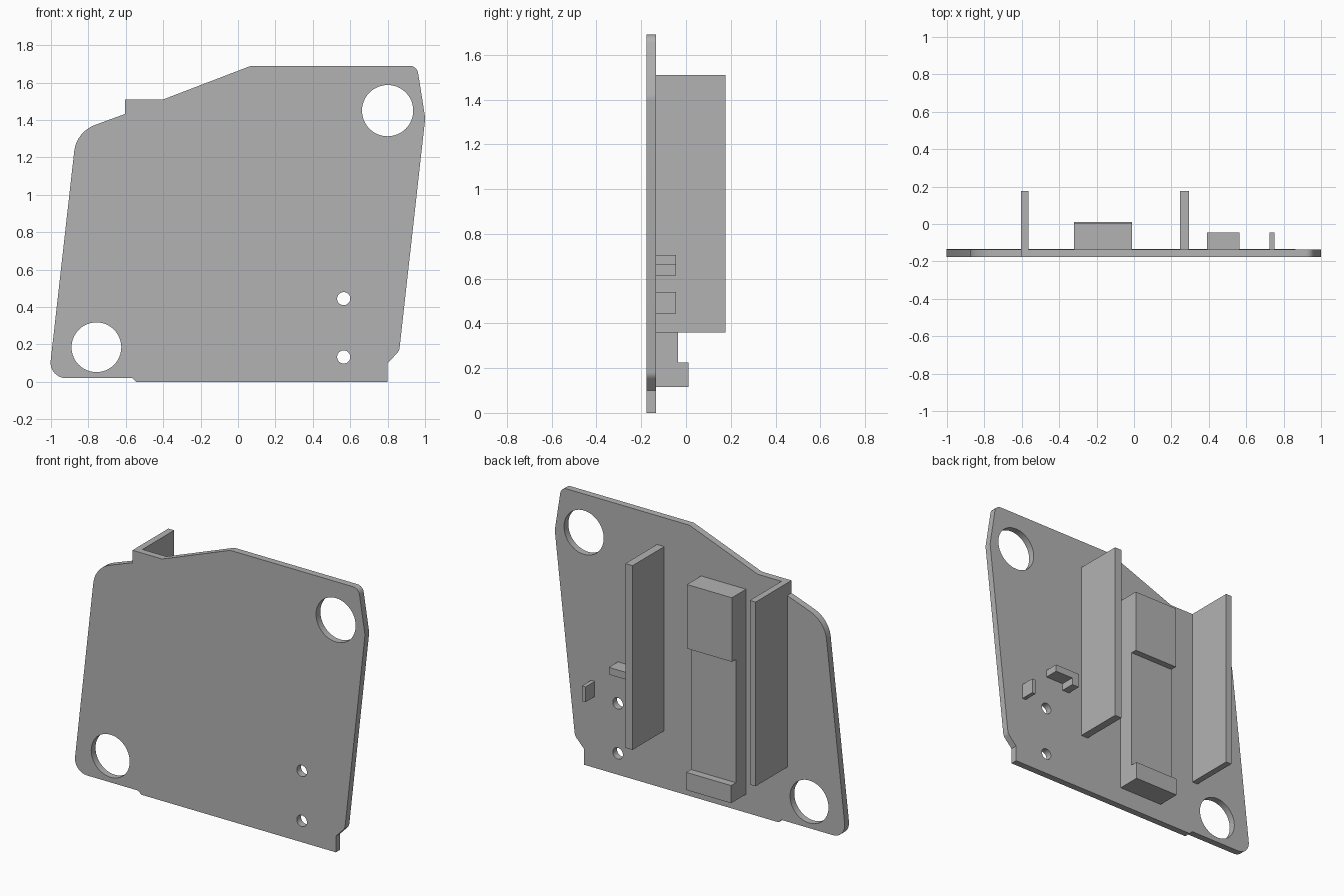
import bpy, bmesh, math
from mathutils import Vector

if "Cube" in bpy.data.objects:
    bpy.data.objects.remove(bpy.data.objects["Cube"], do_unlink=True)

FRONT, BACK = -0.177, -0.135

grey = bpy.data.materials.new("plain grey")
grey.use_nodes = True
grey.diffuse_color = (0.45, 0.45, 0.45, 1)
grey.node_tree.nodes["Principled BSDF"].inputs["Base Color"].default_value = grey.diffuse_color


def rounded(corners, steps=8):
    """Turn (x, z, radius) corners into an outline with arcs."""
    out = []
    for i, (x, z, r) in enumerate(corners):
        p = Vector((x, z))
        if r == 0:
            out.append(p)
            continue
        a = (Vector(corners[i - 1][:2]) - p).normalized()
        b = (Vector(corners[(i + 1) % len(corners)][:2]) - p).normalized()
        half = a.angle(b) / 2
        centre = p + (a + b).normalized() * r / math.sin(half)
        start = p + a * r / math.tan(half) - centre
        end = p + b * r / math.tan(half) - centre
        for k in range(steps + 1):
            t = k / steps
            sweep = math.pi - 2 * half
            arc = (start * math.sin((1 - t) * sweep) + end * math.sin(t * sweep)) / math.sin(sweep)
            out.append(centre + arc)
    return out


def circle(x, z, r, n=48):
    return [Vector((x + r * math.cos(k * math.tau / n), z + r * math.sin(k * math.tau / n)))
            for k in range(n)]


def slab(name, loops, y0, y1):
    """Extrude filled x-z outlines, with inner loops as holes, from y0 to y1."""
    curve = bpy.data.curves.new(name, "CURVE")
    curve.dimensions = "2D"
    curve.fill_mode = "BOTH"
    curve.extrude = (y1 - y0) / 2
    for loop in loops:
        s = curve.splines.new("POLY")
        s.points.add(len(loop) - 1)
        for point, co in zip(s.points, loop):
            point.co = (co[0], co[1], 0, 1)
        s.use_cyclic_u = True
    obj = bpy.data.objects.new(name, curve)
    bpy.context.collection.objects.link(obj)
    obj.rotation_euler.x = math.pi / 2
    obj.location.y = (y0 + y1) / 2
    bpy.ops.object.select_all(action="DESELECT")
    obj.select_set(True)
    bpy.context.view_layer.objects.active = obj
    bpy.ops.object.convert(target="MESH")
    obj = bpy.context.object
    bm = bmesh.new()
    bm.from_mesh(obj.data)
    bmesh.ops.remove_doubles(bm, verts=bm.verts, dist=1e-5)
    bmesh.ops.recalc_face_normals(bm, faces=bm.faces)
    bm.to_mesh(obj.data)
    bm.free()
    obj.data.materials.clear()
    obj.data.materials.append(grey)
    bpy.ops.object.shade_smooth_by_angle(angle=math.radians(30))
    return obj


def box(name, x0, x1, y1, z0, z1):
    """Block standing on the back of the plate."""
    return slab(name, [[(x0, z0), (x1, z0), (x1, z1), (x0, z1)]], BACK, y1)


# Plate with two large and two small holes
outline = rounded([
    (-0.545, 0, 0), (0.8, 0, 0), (0.8, 0.1, 0), (0.862, 0.165, 0.05),
    (1.001, 1.41, 0.1), (0.957, 1.69, 0.045), (0.07, 1.69, 0),
    (-0.4, 1.51, 0), (-0.605, 1.51, 0), (-0.605, 1.432, 0),
    (-0.864, 1.337, 0.17), (-1.012, 0.02, 0.082), (-0.565, 0.02, 0)])
slab("plate", [outline, circle(0.8, 1.45, 0.137), circle(-0.757, 0.185, 0.133),
               circle(0.565, 0.445, 0.035), circle(0.565, 0.133, 0.035)], FRONT, BACK)

# Tall fins
box("right_fin", -0.605, -0.565, 0.177, 0.36, 1.51)
box("left_fin", 0.245, 0.295, 0.177, 0.36, 1.51)

# Central column: thick foot and head with a recessed middle
box("column_foot", -0.32, -0.01, 0.012, 0.115, 0.225)
box("column_middle", -0.32, -0.01, -0.035, 0.225, 0.995)
box("column_head", -0.32, -0.01, 0.005, 0.995, 1.395)

# Small stops
slab("hooked_stop", [[(0.39, 0.615), (0.44, 0.615), (0.44, 0.66), (0.565, 0.66),
                      (0.565, 0.705), (0.39, 0.705)]], BACK, -0.045)
box("small_stop", 0.725, 0.75, -0.045, 0.445, 0.54)
